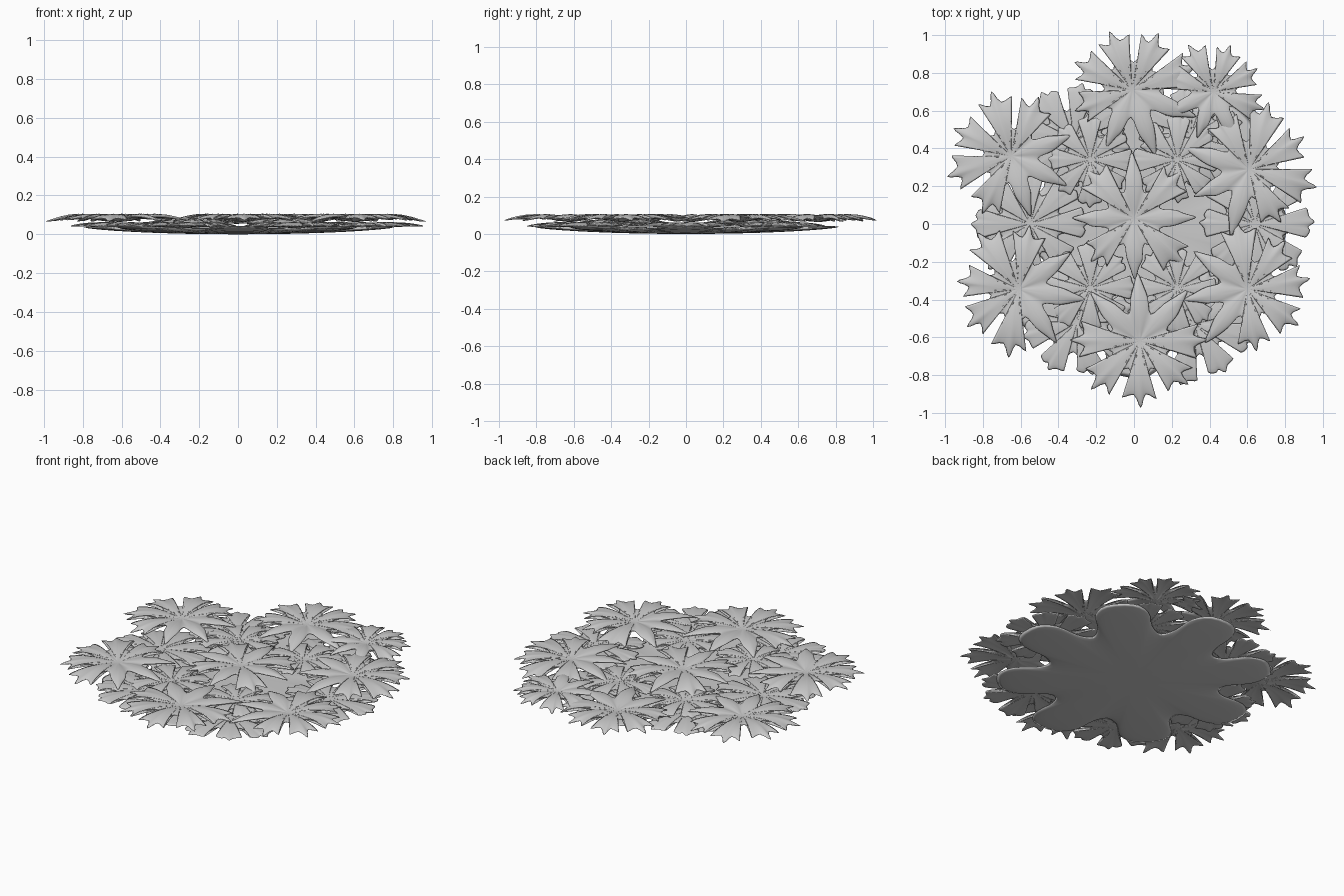
import bpy
import math
import random
from mathutils import Vector

random.seed(7)
cube = bpy.data.objects.get("Cube")
if cube:
    bpy.data.objects.remove(cube, do_unlink=True)

# Lobe outlines: (angle as a share of the lobe's sector, share of the radius)
FORK = [(-.5, .42), (-.24, .64), (-.38, .9), (-.13, .83), (.03, 1.02), (.15, .82), (.37, .92), (.25, .64)]
SPIKE = [(-.5, .42), (-.25, .66), (-.1, .85), (0, 1.02), (.12, .82), (.25, .64)]
BLUNT = [(-.5, .5), (-.28, .7), (-.37, .87), (-.2, .93), (-.1, .9), (0, 1), (.14, .92), (.36, .9), (.28, .7)]
PAD = [(-.5, .63), (-.35, .72), (-.27, .9), (-.12, 1), (.12, 1), (.27, .9), (.35, .72)]


def smooth_loop(points, steps=3):
    """Closed Catmull-Rom curve through the points."""
    out = []
    n = len(points)
    for i in range(n):
        a, b, c, d = (points[(i + k) % n] for k in (-1, 0, 1, 2))
        for s in range(steps):
            t = s / steps
            out.append(0.5 * (2 * b + (c - a) * t + (2 * a - 5 * b + 4 * c - d) * t * t
                              + (3 * b - a - 3 * c + d) * t ** 3))
    return out


def rosette(name, centre, radius, phase, lobes, profile, thick, ridge, jitter):
    """Puffed, lobed leaf: profile(rho) gives the height of its mid surface."""
    sector = math.tau / len(lobes)
    outline = []
    for i, lobe in enumerate(lobes):
        stretch = 1 + random.uniform(-jitter, jitter * .4)
        twist = random.uniform(-jitter, jitter) * .5
        for u, r in lobe:
            bend = twist * max(0, r - .5) * 2
            ang = math.radians(phase) + (i + u + bend) * sector
            rr = radius * (r * stretch if r > .65 else r)
            outline.append(Vector((rr * math.cos(ang), rr * math.sin(ang))))
    outline = smooth_loop(outline)
    n = len(outline)
    rings = [.18, .35, .52, .67, .8, .9, .97, 1]
    verts, faces = [], []

    def height(p, f, side):
        rho = p.length / radius
        wave = math.cos((math.atan2(p.y, p.x) - math.radians(phase)) / sector * math.tau)
        puff = math.sqrt(max(0, 1 - f ** 3))
        return profile(rho) + side * thick * puff + ridge * wave * f * (1 - f * f)

    # Upper and lower skins share the outer rim
    rim = (len(rings) - 1) * n
    for side in (1, -1):
        start = len(verts)
        for f in rings if side == 1 else rings[:-1]:
            for p in outline:
                q = p * f
                verts.append((centre[0] + q.x, centre[1] + q.y, height(q, f, side)))
        hub = len(verts)
        verts.append((centre[0], centre[1], height(Vector((0, 0)), 0, side)))
        for j in range(n):
            k = (j + 1) % n
            quads = [(hub, start + j, start + k)]
            for r in range(len(rings) - 1):
                lo = start + r * n
                hi = rim if r == len(rings) - 2 else lo + n
                quads.append((lo + j, hi + j, hi + k, lo + k))
            faces += quads if side == 1 else [q[::-1] for q in quads]

    mesh = bpy.data.meshes.new(name)
    mesh.from_pydata(verts, [], faces)
    mesh.polygons.foreach_set("use_smooth", [True] * len(faces))
    obj = bpy.data.objects.new(name, mesh)
    bpy.context.collection.objects.link(obj)
    return obj


# Large base pad, slightly dished so that its tips lift
rosette("base_pad", (0, 0), .82, 0, [PAD] * 8,
        lambda r: .016 + .022 * r * r, .016, 0, .04)

# Ring of blunt lobed leaves
for i, (x, y, rad) in enumerate([(.64, 0, .32), (.3, .47, .29), (-.32, .45, .3),
                                 (-.55, 0, .32), (-.3, -.52, .32), (.32, -.53, .32)]):
    rosette(f"lower_leaf_{i + 1}", (x, y), rad, math.degrees(math.atan2(y, x)), [BLUNT] * 8,
            lambda r: .042 + .008 * math.sin(math.pi * min(r, 1)), .012, .004, .1)

# Four inner leaves mirrored about both axes
for sx in (1, -1):
    for sy in (1, -1):
        side = "left" if sx > 0 else "right"
        end = "back" if sy > 0 else "front"
        rosette(f"inner_leaf_{end}_{side}", (.23 * sx, .34 * sy), .25,
                math.degrees(math.atan2(sy, sx)), [BLUNT] * 8,
                lambda r: .056 + .01 * math.sin(math.pi * min(r, 1)), .01, .004, .1)

# Pointed upper rosettes: centre, radius, direction of the first lobe
OUTER = [FORK, FORK, FORK, SPIKE, SPIKE, SPIKE, FORK, FORK]
UPPER = [
    ((-.01, .71), .35, 110), ((.42, .70), .28, 70), ((.61, .29), .35, 28),
    ((.6, -.345), .35, 8), ((.03, -.62), .37, -90),
    ((-.61, -.345), .36, 170), ((-.65, .36), .34, 152),
]


def cupped(r):
    return .074 + .021 * math.sin(math.pi * min(r, 1) ** 1.1) - .006 * r * r


for i, (c, rad, phase) in enumerate(UPPER):
    rosette(f"upper_rosette_{i + 1}", c, rad, phase, OUTER, cupped, .011, .006, .1)
rosette("centre_rosette", (0, .03), .35, 90, [SPIKE, FORK] * 4, cupped, .011, .006, .1)
